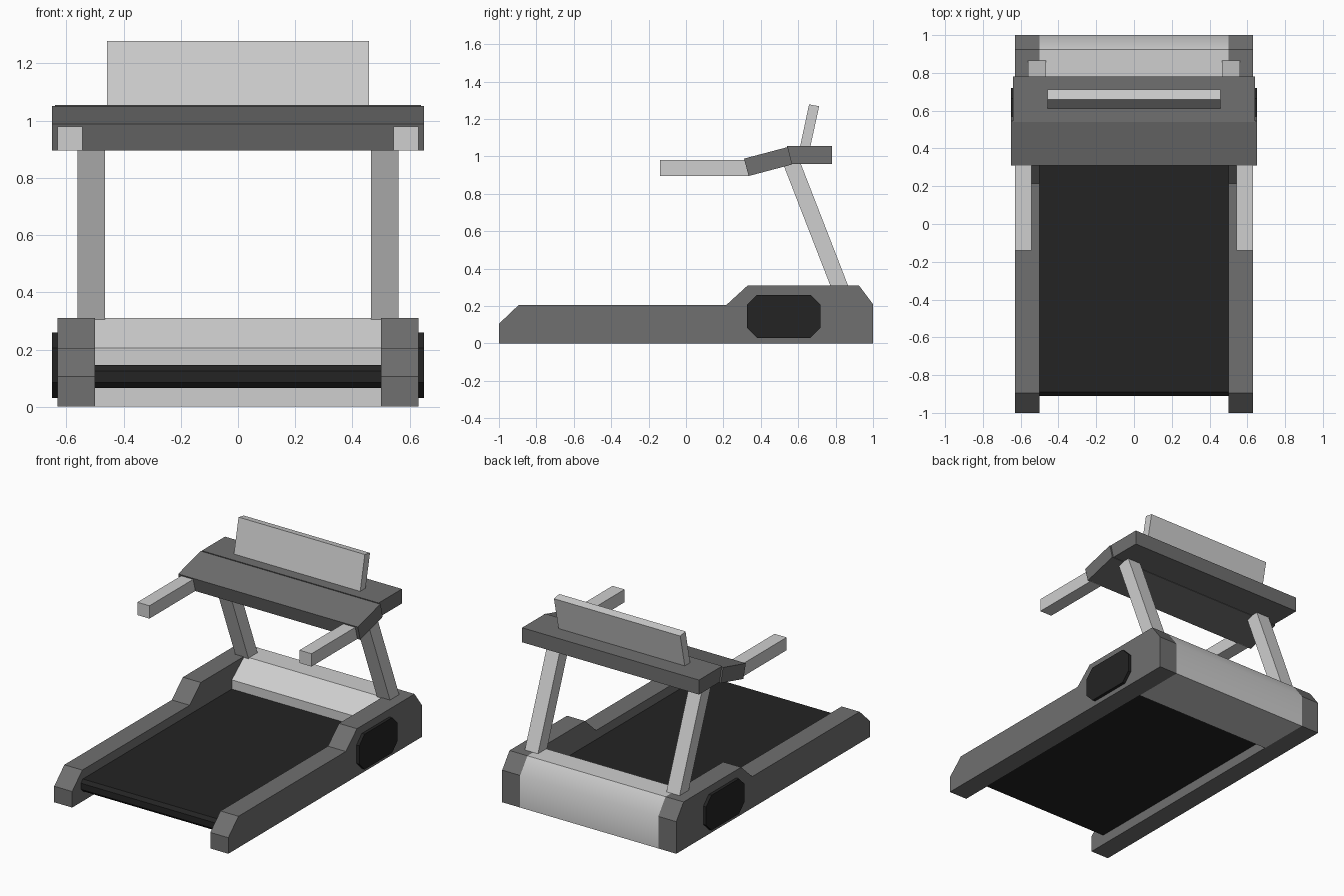
import bpy
import bmesh
import math

cube = bpy.data.objects.get("Cube")
if cube:
    bpy.data.objects.remove(cube, do_unlink=True)


def material(name, value):
    mat = bpy.data.materials.new(name)
    colour = (value, value, value, 1)
    mat.use_nodes = True
    mat.diffuse_color = colour
    mat.node_tree.nodes["Principled BSDF"].inputs["Base Color"].default_value = colour
    return mat


light = material("light_grey", 0.62)
dark = material("dark_grey", 0.16)
black = material("black", 0.017)


def prism(name, profile, x0, x1, mat, mirror=False):
    """Extrude a (y, z) side profile from x0 to x1, optionally mirrored in x."""
    bm = bmesh.new()
    face = bm.faces.new([bm.verts.new((x0, y, z)) for y, z in profile])
    ext = bmesh.ops.extrude_face_region(bm, geom=[face])
    verts = [v for v in ext["geom"] if isinstance(v, bmesh.types.BMVert)]
    bmesh.ops.translate(bm, verts=verts, vec=(x1 - x0, 0, 0))
    bmesh.ops.recalc_face_normals(bm, faces=bm.faces)
    mesh = bpy.data.meshes.new(name)
    bm.to_mesh(mesh)
    bm.free()
    mesh.materials.append(mat)
    obj = bpy.data.objects.new(name, mesh)
    bpy.context.collection.objects.link(obj)
    if mirror:
        obj.modifiers.new("mirror", "MIRROR").use_mirror_merge = False
    return obj


def chamfered(y0, y1, z0, z1, c):
    """Rectangle profile with cut corners."""
    return [(y0 + c, z0), (y1 - c, z0), (y1, z0 + c), (y1, z1 - c),
            (y1 - c, z1), (y0 + c, z1), (y0, z1 - c), (y0, z0 + c)]


def box(y0, y1, z0, z1):
    return [(y0, z0), (y1, z0), (y1, z1), (y0, z1)]


# Base: side rails with raised rear, side covers
prism("side_rails", [(-1, 0), (-1, 0.105), (-0.895, 0.205), (0.215, 0.205),
                     (0.33, 0.31), (0.925, 0.31), (1, 0.21), (1, 0)],
      0.5, 0.63, dark, True)
prism("side_covers", chamfered(0.325, 0.72, 0.03, 0.26, 0.055),
      0.62, 0.65, black, True)

# Running belt between the rails
prism("running_belt", chamfered(-0.91, 0.68, 0.065, 0.145, 0.02), -0.5, 0.5, black)

# Motor hood with softly shaded back
hood = prism("motor_hood", [(0.65, 0), (0.65, 0.205), (0.78, 0.31),
                            (0.925, 0.31), (1, 0.21), (1, 0)], -0.5, 0.5, light)
bpy.ops.object.select_all(action="DESELECT")
hood.select_set(True)
bpy.context.view_layer.objects.active = hood
bpy.ops.object.shade_smooth_by_angle(angle=math.radians(38))

# Leaning posts
prism("posts", [(0.783, 0.28), (0.878, 0.28), (0.612, 0.965), (0.517, 0.965)],
      0.465, 0.56, light, True)

# Console: level rear slab and tilted front slab
prism("console_rear", [(0.54, 1.055), (0.78, 1.055), (0.78, 0.96), (0.565, 0.96)],
      -0.64, 0.64, dark)
prism("console_front", [(0.31, 0.988), (0.545, 1.05), (0.568, 0.957), (0.335, 0.895)],
      -0.65, 0.65, dark)

# Hand grips and display panel
prism("hand_grips", box(-0.14, 0.34, 0.896, 0.98), 0.543, 0.63, light, True)
prism("display_panel", [(0.605, 1.03), (0.66, 1.03), (0.712, 1.268), (0.658, 1.278)],
      -0.457, 0.457, light)
